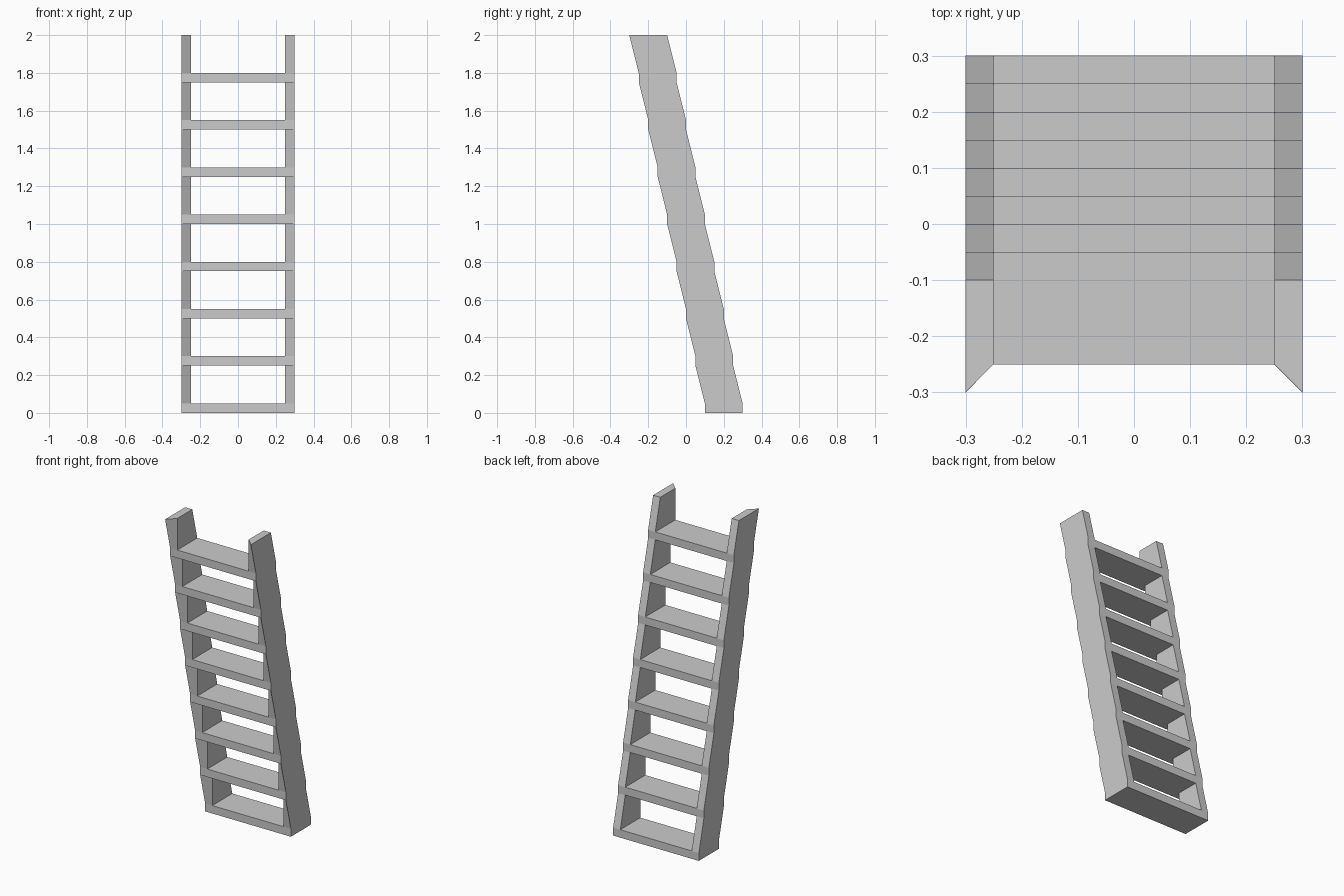
import bpy, bmesh

if "Cube" in bpy.data.objects:
    bpy.data.objects.remove(bpy.data.objects["Cube"])

STEPS, RISE, THICK, LEAN = 8, 0.25, 0.05, 0.05
OUT, INN, DEPTH = 0.3, 0.25, 0.2

bm = bmesh.new()


def face(*pts):
    bm.faces.new([bm.verts.new(p) for p in pts])


for i in range(STEPS):
    f = 0.1 - LEAN * i            # front and back of this tread
    b = f + DEPTH
    z0, z1, z2 = RISE * i, RISE * i + THICK, RISE * (i + 1)

    # Tread: top, front, back and ends
    face((-INN, f, z1), (INN, f, z1), (INN, b, z1), (-INN, b, z1))
    face((-OUT, f, z0), (OUT, f, z0), (OUT, f, z1), (INN, f, z1),
         (-INN, f, z1), (-OUT, f, z1))
    face((-OUT, b, z0), (-INN, b, z0), (INN, b, z0), (OUT, b, z0),
         (OUT, b, z1), (INN, b, z1), (-INN, b, z1), (-OUT, b, z1))

    # Tread underside, wrapping round the chamfered rail tops below
    if i:
        n = f + LEAN
        face((-OUT, f, z0), (OUT, f, z0), (INN, n, z0), (-INN, n, z0))
        face((-INN, n, z0), (INN, n, z0), (INN, b, z0), (-INN, b, z0))
    else:
        face((-OUT, f, z0), (OUT, f, z0), (OUT, b, z0), (INN, b, z0),
             (-INN, b, z0), (-OUT, b, z0))

    # Leaning rail section on each side
    for s in (-1, 1):
        o, n = s * OUT, s * INN
        f2, b2 = f - LEAN, b - LEAN
        face((o, f, z0), (o, b, z0), (o, b, z1), (o, f, z1))
        face((o, f, z1), (o, b, z1), (o, b2, z2), (o, f2, z2))
        face((n, f, z1), (n, b, z1), (n, b2, z2), (n, f, z2))
        face((o, f, z1), (n, f, z1), (n, f, z2), (o, f2, z2))
        face((o, b, z1), (n, b, z1), (n, b2, z2), (o, b2, z2))
        if i == STEPS - 1:        # rail top
            face((o, f2, z2), (n, f, z2), (n, b2, z2), (o, b2, z2))

# Weld into one closed shell
bmesh.ops.remove_doubles(bm, verts=bm.verts, dist=0.0001)
bmesh.ops.recalc_face_normals(bm, faces=bm.faces)
mesh = bpy.data.meshes.new("ladder")
bm.to_mesh(mesh)
bm.free()
bpy.context.collection.objects.link(bpy.data.objects.new("ladder", mesh))
